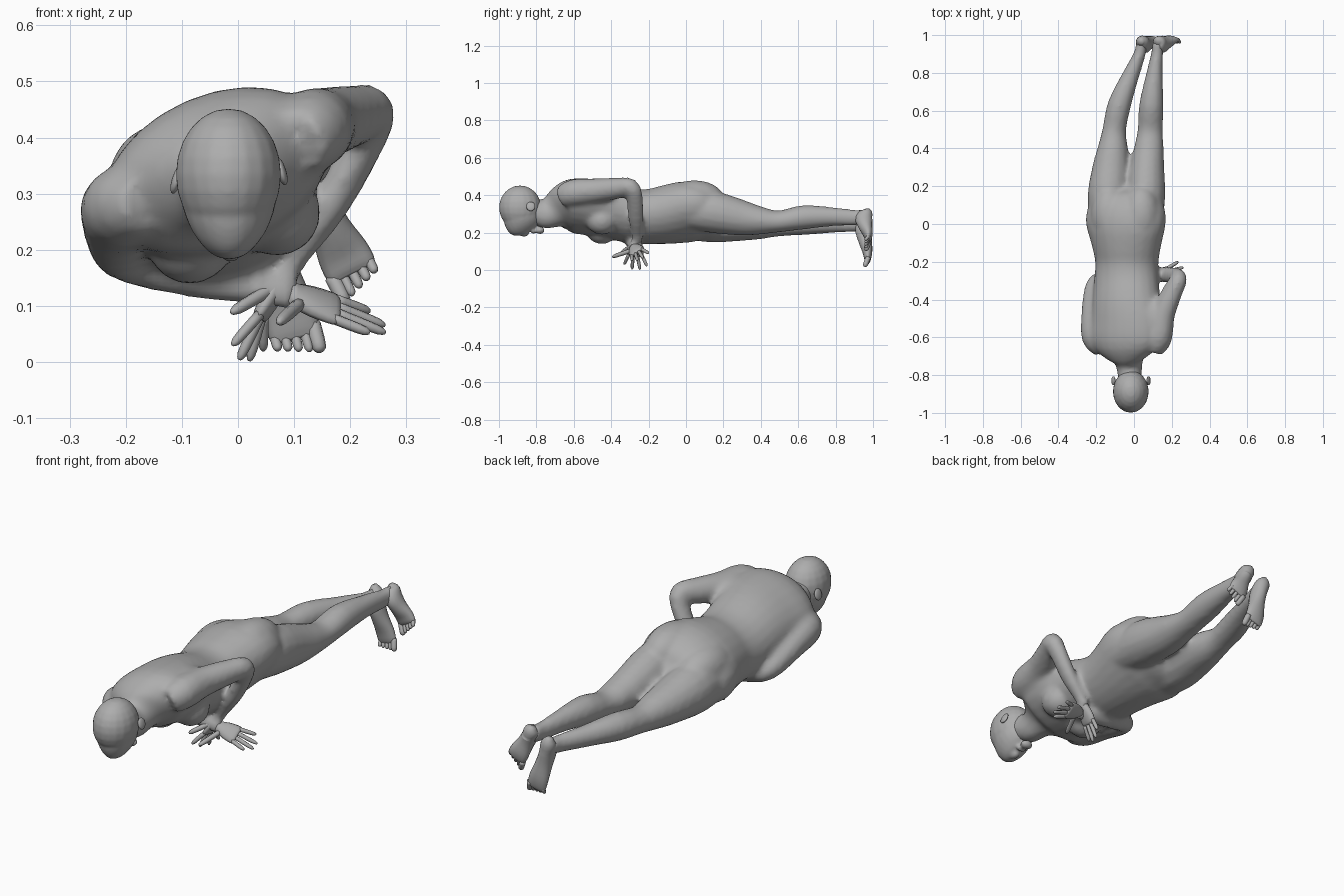
import bpy, bmesh, math
from mathutils import Vector, Matrix

cube = bpy.data.objects.get("Cube")
if cube:
    bpy.data.objects.remove(cube)

GREY = (0.42, 0.42, 0.42, 1)
clay = bpy.data.materials.new("clay grey")
clay.use_nodes = True
clay.diffuse_color = GREY
clay.node_tree.nodes["Principled BSDF"].inputs["Base Color"].default_value = GREY


def finish(name, bm, voxel=0):
    """Make the object; a voxel size blends its overlapping shapes."""
    bmesh.ops.recalc_face_normals(bm, faces=bm.faces)
    mesh = bpy.data.meshes.new(name)
    bm.to_mesh(mesh)
    bm.free()
    mesh.materials.append(clay)
    for face in mesh.polygons:
        face.use_smooth = True
    ob = bpy.data.objects.new(name, mesh)
    bpy.context.collection.objects.link(ob)
    if voxel:
        remesh = ob.modifiers.new("blend", 'REMESH')
        remesh.mode = 'VOXEL'
        remesh.voxel_size = voxel
        remesh.use_smooth_shade = True
        ob.modifiers.new("soften", 'SMOOTH').iterations = 5


def spline(rows, steps):
    """Catmull-Rom through rows of x, y, z, half width, half depth."""
    rows = [Vector(r) for r in rows]
    out = []
    for i in range(len(rows) - 1):
        a, b, c, d = (rows[max(i - 1, 0)], rows[i], rows[i + 1],
                      rows[min(i + 2, len(rows) - 1)])
        for k in range(steps):
            t = k / steps
            out.append(b + (c - a) * (t / 2) + (a * 2 - b * 5 + c * 4 - d) * (t * t / 2)
                       + (b * 3 - a - c * 3 + d) * (t ** 3 / 2))
    return out + [rows[-1]]


def loft(bm, rows, across, sides=16, steps=3):
    """Skin elliptical rings along a path; across sets the width direction."""
    rows = spline(rows, steps)
    rings = []
    for i, row in enumerate(rows):
        before, after = rows[max(i - 1, 0)], rows[min(i + 1, len(rows) - 1)]
        along = (Vector(after[:3]) - Vector(before[:3])).normalized()
        wide = Vector(across)
        wide = (wide - along * wide.dot(along)).normalized()
        deep = along.cross(wide)
        ring = []
        for k in range(sides):
            turn = math.tau * k / sides
            ring.append(bm.verts.new(Vector(row[:3]) + wide * row[3] * math.cos(turn)
                                     + deep * row[4] * math.sin(turn)))
        rings.append(ring)
    for p, q in zip(rings, rings[1:]):
        for k in range(sides):
            n = (k + 1) % sides
            bm.faces.new((p[k], p[n], q[n], q[k]))
    bm.faces.new(rings[0][::-1])
    bm.faces.new(rings[-1])


def ball(bm, centre, radii, roll=0):
    place = Matrix.Translation(centre) @ Matrix.Rotation(-roll, 4, 'Y') @ Matrix.Diagonal((*radii, 1))
    bmesh.ops.create_uvsphere(bm, u_segments=18, v_segments=12, radius=1, matrix=place)


def digit(bm, root, tip, r):
    """A finger or toe with a rounded end."""
    root, tip = Vector(root), Vector(tip)
    mid = root.lerp(tip, 0.5)
    end = root.lerp(tip, 0.88)
    rows = [(*root, r, r), (*mid, r, r), (*end, r * 0.85, r * 0.85), (*tip, r * 0.3, r * 0.3)]
    loft(bm, rows, (0.31, 0.83, 0.47), sides=8, steps=2)


ROLL = math.radians(23)
SIDE = Vector((math.cos(ROLL), 0, math.sin(ROLL)))

# torso and neck
body = bmesh.new()
loft(body, [
    (-.02, -.84, .325, .06, .06), (-.025, -.76, .302, .066, .08),
    (-.028, -.715, .312, .082, .088), (-.035, -.675, .33, .15, .108),
    (-.04, -.62, .342, .205, .13), (-.035, -.52, .337, .205, .14),
    (-.04, -.42, .322, .188, .143), (-.04, -.3, .292, .176, .142),
    (-.038, -.2, .285, .172, .143), (-.04, -.1, .297, .193, .151),
    (-.043, 0, .31, .22, .152), (-.043, .08, .3, .214, .138),
    (-.04, .15, .28, .175, .1), (-.04, .2, .275, .11, .06)], SIDE, sides=24)

# breasts
for centre in ((-.085, -.45, .215), (.07, -.45, .265)):
    ball(body, centre, (.078, .085, .076), ROLL)
# buttocks
for centre in ((-.13, .045, .325), (.04, .045, .38)):
    ball(body, centre, (.1, .16, .1), ROLL)
# upper back muscle joining the raised shoulder
ball(body, (.085, -.52, .405), (.09, .14, .075), ROLL / 2)

# legs
legs = {
    "right": [(-.14, .0, .262, .095, .1), (-.134, .15, .262, .112, .116),
              (-.122, .3, .25, .098, .095), (-.112, .4, .243, .081, .079),
              (-.104, .5, .24, .063, .06), (-.078, .63, .25, .062, .063),
              (-.02, .78, .247, .046, .049), (.03, .9, .245, .032, .041),
              (.042, .965, .25, .031, .038)],
    "left": [(.06, .0, .32, .09, .1), (.064, .15, .308, .102, .111),
             (.07, .3, .278, .091, .095), (.079, .4, .264, .079, .075),
             (.086, .5, .26, .067, .058), (.092, .63, .282, .065, .065),
             (.107, .78, .285, .046, .051), (.122, .9, .28, .032, .043),
             (.13, .965, .287, .031, .04)]}
for rows in legs.values():
    loft(body, rows, (1, 0, 0))

# arms, bent at the elbow and crossing under the chest
loft(body, [(.1, -.66, .39, .06, .06), (.13, -.6, .412, .072, .074), (.152, -.48, .424, .064, .067),
            (.203, -.36, .438, .053, .057), (.235, -.295, .44, .045, .049),
            (.22, -.275, .385, .038, .044), (.165, -.268, .28, .033, .042),
            (.105, -.262, .19, .024, .03), (.08, -.262, .15, .022, .032)], (.9, -.2, -.45))
loft(body, [(-.16, -.66, .285, .055, .055), (-.203, -.6, .278, .073, .074), (-.213, -.48, .25, .063, .066),
            (-.212, -.36, .207, .052, .054), (-.194, -.304, .184, .044, .045),
            (-.14, -.29, .167, .042, .038), (-.04, -.285, .148, .04, .034),
            (.06, -.285, .128, .03, .024), (.1, -.28, .118, .03, .022)], (0, .4, 1))
finish("body", body, 0.013)


# hands
def hand(name, wrist, knuckles, across, tips, thumb):
    bm = bmesh.new()
    wrist, knuckles, across = Vector(wrist), Vector(knuckles), Vector(across)
    loft(bm, [(*wrist, .024, .02), (*wrist.lerp(knuckles, .5), .04, .019),
              (*knuckles, .045, .015), (*knuckles.lerp(wrist, -.12), .04, .009)],
         across, sides=12)
    for k, tip in enumerate(tips):
        digit(bm, knuckles + across * (k - 1.5) * .022, tip, .0095)
    digit(bm, wrist.lerp(knuckles, .3) - across * .015, thumb, .0115)
    finish(name, bm)


hand("left_hand", (.085, -.264, .16), (.042, -.272, .085), (.1, 1, 0),
     [(-.01, -.33, .03), (.002, -.288, .004), (.02, -.246, .002), (.045, -.208, .02)],
     (-.012, -.35, .088))
hand("right_hand", (.09, -.28, .122), (.17, -.262, .095), (.1, .8, .5),
     [(.235, -.29, .052), (.263, -.26, .052), (.262, -.23, .065), (.235, -.2, .09)],
     (.072, -.395, .07))


# feet
def foot(name, heel, ball_of_foot, across, inner):
    bm = bmesh.new()
    heel, front, across = Vector(heel), Vector(ball_of_foot), Vector(across).normalized()
    shape = ((-.13, .012, .014, 0), (0, .033, .031, 0), (.22, .035, .046, -.018), (.5, .037, .038, -.014),
             (.8, .046, .027, -.004), (1, .047, .018, -.004), (1.08, .042, .01, -.006))
    rows = [(*(heel.lerp(front, t) + Vector((0, lift, 0))), w, d) for t, w, d, lift in shape]
    loft(bm, rows, across)
    ahead = (front - heel).normalized()
    for k in range(5):
        root = front + across * inner * (.036 - k * .018)
        reach = .052 - k * .006
        digit(bm, root, root + ahead * reach + Vector((0, -.022, 0)), .014 if k == 0 else .009)
    finish(name, bm)


foot("left_foot", (.13, .967, .306), (.2, .978, .168), (.88, 0, .47), -1)
foot("right_foot", (.042, .967, .27), (.099, .975, .058), (.96, 0, .28), 1)

# head: skull, tapering jaw, nose, lips and chin
head = bmesh.new()
ball(head, (-.017, -.887, .334), (.095, .113, .118))
loft(head, [(-.017, -.885, .335, .085, .09), (-.016, -.877, .285, .084, .1),
            (-.015, -.868, .25, .073, .097), (-.014, -.858, .224, .055, .084),
            (-.013, -.851, .209, .037, .06), (-.013, -.848, .203, .018, .03)],
     (1, 0, 0), sides=20)
loft(head, [(-.014, -.935, .228, .012, .012), (-.013, -.9, .208, .014, .016),
            (-.013, -.865, .195, .02, .018), (-.013, -.845, .202, .016, .014)], (1, 0, 0), sides=10)
ball(head, (-.013, -.817, .208), (.027, .014, .014))
ball(head, (-.013, -.78, .212), (.03, .024, .02))
finish("head", head, 0.007)

# ears
for name, x, z, lean in (("right_ear", -.109, .325, -1), ("left_ear", .077, .34, 1)):
    ear = bmesh.new()
    ball(ear, (x, -.83, z), (.009, .024, .026), lean * .3)
    finish(name, ear)
